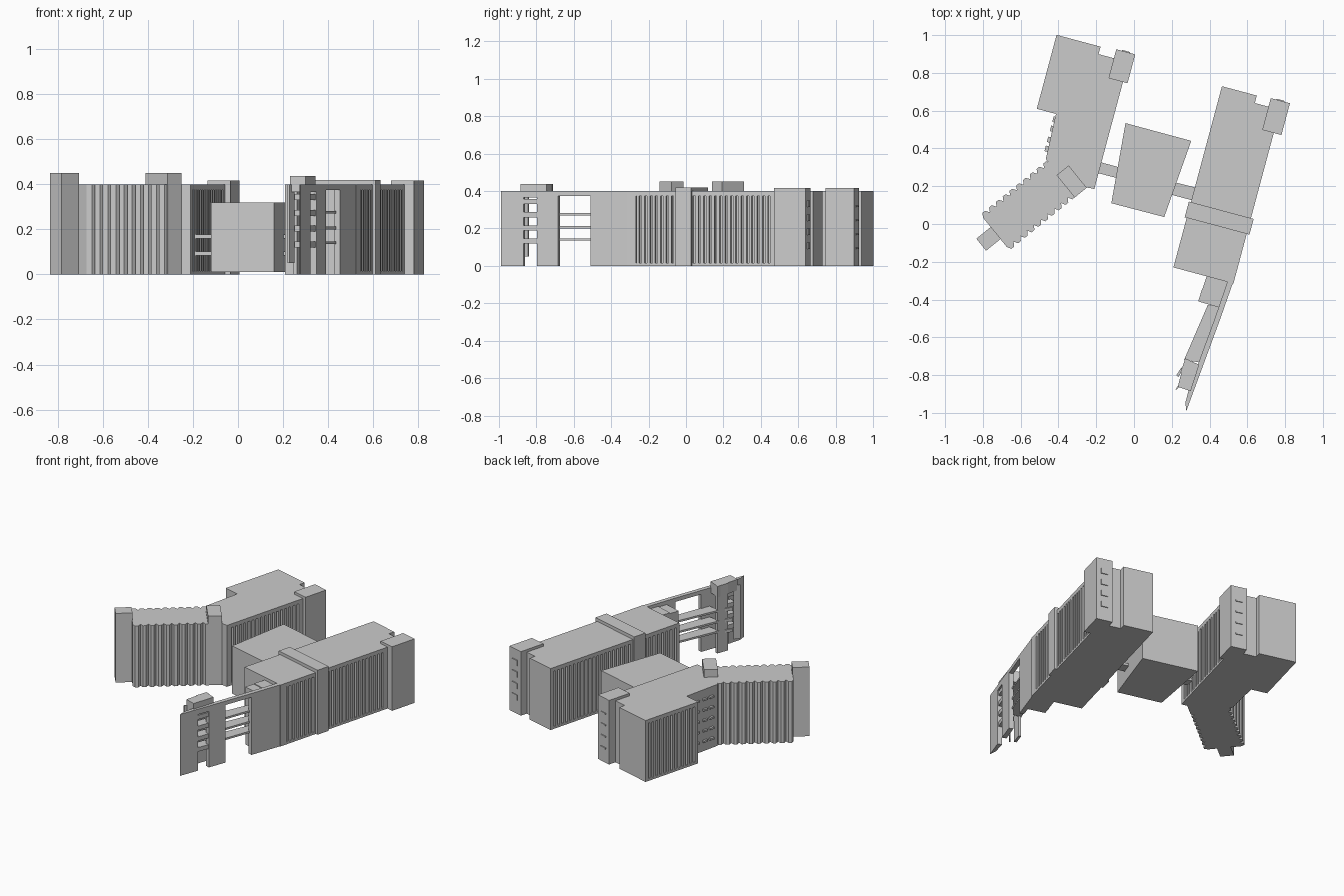
import bpy, bmesh, math

if "Cube" in bpy.data.objects:
    bpy.data.objects.remove(bpy.data.objects["Cube"])

S, C = math.sin(math.radians(15)), math.cos(math.radians(15))


def L(a, b):
    """Site coordinates (across, along the slabs) to world xy."""
    return (a * C + b * S, -a * S + b * C)


class Part:
    """Collects vertical prisms into one named mesh object."""

    def __init__(self, name):
        self.name, self.bm = name, bmesh.new()

    def prism(self, pts, z0, z1):
        lo = [self.bm.verts.new((x, y, z0)) for x, y in pts]
        hi = [self.bm.verts.new((x, y, z1)) for x, y in pts]
        n = len(pts)
        faces = [self.bm.faces.new(lo[::-1]), self.bm.faces.new(hi)]
        for i in range(n):
            j = (i + 1) % n
            faces.append(self.bm.faces.new((lo[i], lo[j], hi[j], hi[i])))
        bmesh.ops.recalc_face_normals(self.bm, faces=faces)

    def box(self, a0, a1, b0, b1, z0, z1):
        self.prism([L(a0, b0), L(a1, b0), L(a1, b1), L(a0, b1)], z0, z1)

    def facade(self, a0, a1, b0, b1, f0, f1, n):
        """Cladding strip with solid ends, sill, head and n + 1 slits between fins."""
        self.box(a0, a1, b0, f0, 0, H)
        self.box(a0, a1, f1, b1, 0, H)
        self.box(a0, a1, f0, f1, 0, 0.015)
        self.box(a0, a1, f0, f1, 0.375, H)
        p = (f1 - f0) / (n + 0.5)
        for i in range(n):
            s = f0 + p * (i + 0.5)
            self.box(a0, a1, s, s + p * 0.55, 0.015, 0.375)

    def done(self):
        me = bpy.data.meshes.new(self.name)
        self.bm.to_mesh(me)
        self.bm.free()
        ob = bpy.data.objects.new(self.name, me)
        bpy.context.collection.objects.link(ob)


H = 0.40
D = 0.02  # facade depth

# East slab: notched core with finned facades
p = Part("east_slab")
p.prism([L(.261 + D, -.168), L(.59 - D, -.168), L(.59 - D, .784), L(.452, .784),
         L(.452, .825), L(.261 + D, .825)], 0, H)
p.facade(.261, .261 + D, -.168, .105, -.145, .10, 7)
p.facade(.261, .261 + D, .188, .825, .21, .80, 19)
p.facade(.59 - D, .59, -.168, .105, -.132, .09, 7)
p.facade(.59 - D, .59, .188, .66, .195, .624, 14)
p.done()

p = Part("east_cross_band")
p.box(.25, .605, .104, .19, 0, .42)
p.done()

# West slab: core, wider north part, angled south end
p = Part("west_slab")
p.prism([L(-.54, .211), (-.31, .143), (-.265, .195), L(-.251 - D, .124),
         L(-.251 - D, .82), L(-.414, .82), L(-.414, .861), L(-.655 + D, .861),
         L(-.655 + D, .456), L(-.55, .456)], 0, H)
p.facade(-.251 - D, -.251, .124, .715, .16, .68, 16)
p.facade(-.655, -.655 + D, .456, .861, .48, .84, 12)
p.done()

# Small window ledges on the recessed west side
p = Part("west_window_ledges")
for b in (.25, .30, .36, .41):
    for i in range(5):
        z = .06 + i * .068
        p.box(-.558, -.54, b, b + .03, z, z + .012)
p.done()

# Stair towers at the north-east corner of each slab, with windows
for name, a0, a1, b0, b1, w in (("east_tower", .527, .632, .657, .831, .035),
                                ("west_tower", -.33, -.226, .711, .869, .008)):
    p = Part(name)
    p.box(a0, a1, b0, b1, 0, .417)
    for i in range(4):
        z = .09 + i * .075
        p.box(a0 + .03, a1 - .03, b1 - .01, b1 + .005, z, z + w)
    p.done()

# Central hall
p = Part("central_hall")
p.prism([(-.045, .534), (-.12, .11), (.16, .037), (.303, .44)], .01, .32)
p.done()

# Link bridges between hall and slabs
p = Part("link_bridges")
for z in (.085, .16):
    p.prism([(-.20, .333), (-.20, .272), (-.09, .243), (-.07, .298)], z, z + .017)
    p.prism([(.20, .225), (.19, .157), (.31, .125), (.33, .192)], z, z + .017)
p.done()

# Folded west wing: row of strips with pointed ends
AX, PX = (-.777, -.630), (.630, -.777)


def W(o, s, t):
    """Point at s along and t across the folded wing from origin o."""
    return (o[0] + AX[0] * s + PX[0] * t, o[1] + AX[1] * s + PX[1] * t)


p = Part("folded_wing")
n, pitch, hw = 10, .0462, .122
for i in range(n):
    o = W((-.395, .232), i * pitch, 0)
    h = pitch / 2
    p.prism([W(o, -h, -hw + .022), W(o, -h * .35, -hw), W(o, h * .45, -hw),
             W(o, h, -hw + .022), W(o, h, hw - .022), W(o, h * .45, hw),
             W(o, -h * .35, hw), W(o, -h, hw - .022)], 0, H)
p.done()

# Raised shafts at both ends of the folded wing
for name, o, s, t in (("inner_shaft", (-.33, .225), .041, .076),
                      ("end_shaft", (-.77, -.078), .050, .041)):
    p = Part(name)
    p.prism([W(o, -s, -t), W(o, s, -t), W(o, s, t), W(o, -s, t)], 0, .45)
    p.done()


# South-east screen wall, angled off the slab
def wall(y, d=0.0):
    """Point on the screen's outer face at y, moved inwards by d."""
    return (.525 + (y + .317) * .3685 - d * .938, y + d * .346)


def strip(p, y0, y1, d0, d1, z0, z1):
    p.prism([wall(y0, d0), wall(y1, d0), wall(y1, d1), wall(y0, d1)], z0, z1)


p = Part("screen_wall")
p.prism([L(.59, -.12), wall(-.51), wall(-.51, .028), L(.56, -.12)], 0, H)
strip(p, -.684, -.797, 0, .028, 0, H)
p.prism([wall(-.87), (.277, -.99), (.272, -.945), wall(-.87, .028)], 0, H)
strip(p, -.50, -.69, 0, .028, .375, H)
strip(p, -.79, -.88, 0, .028, .365, H)
p.done()

# Blocks between slab and screen
p = Part("screen_blocks")
p.prism([(.385, -.275), (.36, -.35), (.475, -.385), (.505, -.30)], 0, .38)
p.prism([(.36, -.345), (.34, -.41), (.455, -.443), (.475, -.38)], 0, .375)
p.done()

# Open walkways behind the screen
p = Part("screen_walkways")
for z in (.135, .20, .27):
    p.prism([(.39, -.43), (.265, -.72), wall(-.74, .02), wall(-.44, .02)], z, z + .012)
p.done()

# Open stair frame with landings near the screen's end
p = Part("screen_stair_frame")
p.prism([(.27, -.712), (.232, -.862), (.30, -.885), (.345, -.745)], .365, .437)
p.prism([(.272, -.712), (.246, -.785), (.262, -.79), (.288, -.717)], 0, .437)
p.prism([(.245, -.84), (.22, -.875), (.228, -.876), (.25, -.845)], .05, .40)
for z in (.12, .19, .26, .33):
    strip(p, -.78, -.885, .005, .07, z, z + .027)
for z in (.12, .19, .26):
    p.prism([(.25, -.76), (.225, -.80), (.235, -.81), (.26, -.77)], z, z + .02)
p.done()
